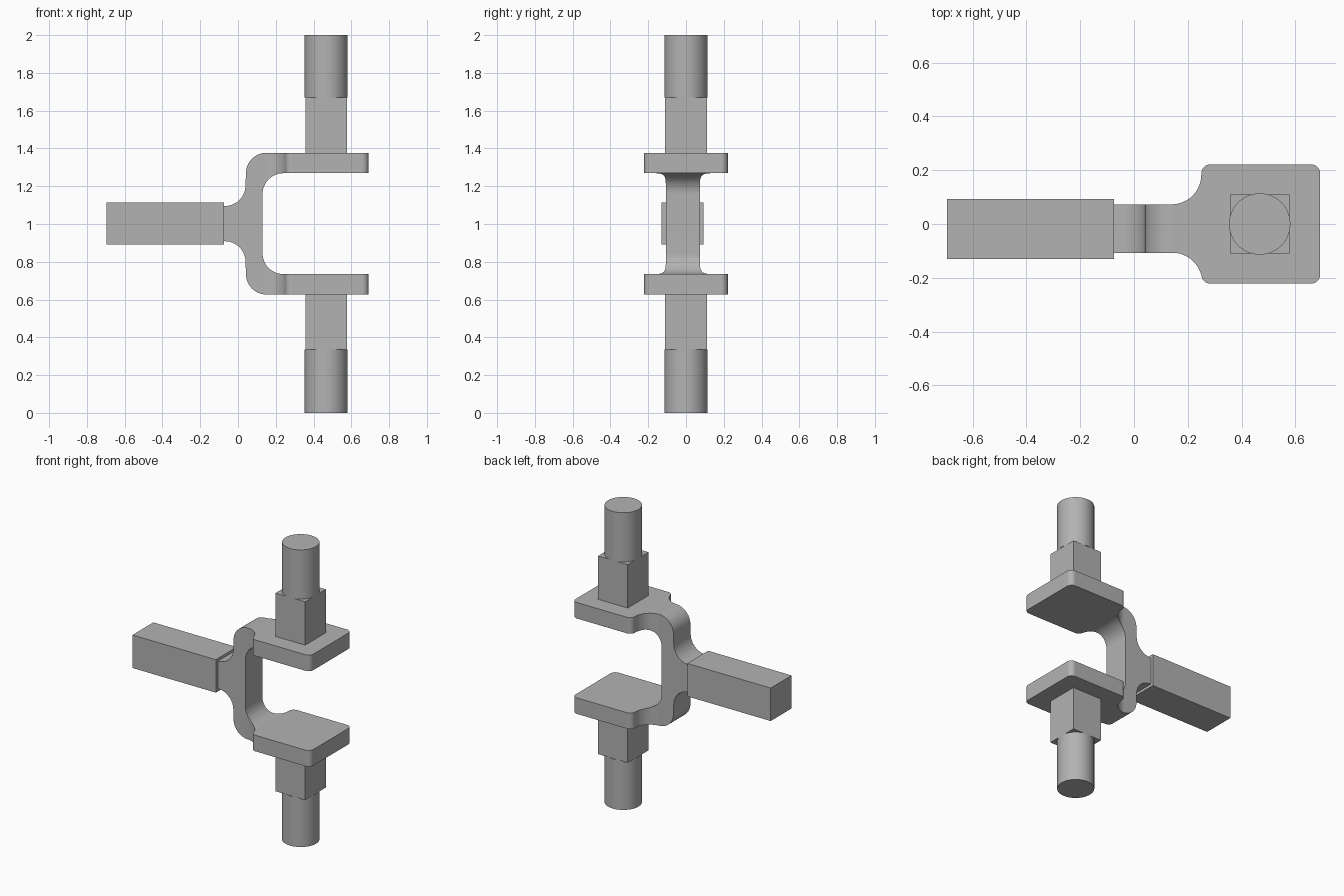
import bpy
import bmesh
from math import cos, sin, radians

cube = bpy.data.objects.get("Cube")
if cube:
    bpy.data.objects.remove(cube, do_unlink=True)

MID = 1.002      # height of the mirror plane
PIN_X = 0.467    # axis of both pins

steel = bpy.data.materials.new("plain grey")
steel.use_nodes = True
GREY = (0.45, 0.45, 0.45, 1)
steel.diffuse_color = GREY
steel.node_tree.nodes["Principled BSDF"].inputs["Base Color"].default_value = GREY


def arc(cx, cy, r, start, end, steps=12):
    angles = [radians(start + (end - start) * i / steps) for i in range(steps + 1)]
    return [(cx + r * cos(a), cy + r * sin(a)) for a in angles]


def add_object(name, bm):
    bmesh.ops.recalc_face_normals(bm, faces=bm.faces)
    mesh = bpy.data.meshes.new(name)
    bm.to_mesh(mesh)
    bm.free()
    mesh.materials.append(steel)
    obj = bpy.data.objects.new(name, mesh)
    bpy.context.collection.objects.link(obj)
    return obj


def prism(name, points, offset):
    """Extrude a closed outline of 3D points."""
    bm = bmesh.new()
    face = bm.faces.new([bm.verts.new(p) for p in points])
    grown = bmesh.ops.extrude_face_region(bm, geom=[face])["geom"]
    verts = [g for g in grown if isinstance(g, bmesh.types.BMVert)]
    bmesh.ops.translate(bm, verts=verts, vec=offset)
    return add_object(name, bm)


def box(name, x0, x1, y0, y1, z0, z1):
    corners = [(x0, y0, z0), (x1, y0, z0), (x1, y1, z0), (x0, y1, z0)]
    return prism(name, corners, (0, 0, z1 - z0))


def apply_modifier(obj, mod):
    bpy.context.view_layer.objects.active = obj
    bpy.ops.object.modifier_apply(modifier=mod.name)


def smooth(obj):
    bpy.ops.object.select_all(action="DESELECT")
    obj.select_set(True)
    bpy.context.view_layer.objects.active = obj
    bpy.ops.object.shade_smooth_by_angle(angle=radians(30))
    mod = obj.modifiers.new("flat faces", "WEIGHTED_NORMAL")
    mod.keep_sharp = True


# Yoke: side profile of the fork, upper half then mirrored
half = [(-0.1, 0.093)]
half += arc(-0.07, 0.203, 0.11, -90, 0)
half += arc(0.15, 0.267, 0.108, 180, 90)
half += [(0.75, 0.375), (0.75, 0.267)]
half += arc(0.24, 0.157, 0.11, 90, 180)
profile = half + [(x, -z) for x, z in reversed(half)]
yoke = prism("yoke", [(x, -0.3, MID + z) for x, z in profile], (0, 0.6, 0))

# Plan outline: narrow neck flaring into rounded plates
outline = [(-0.2, 0.073)]
outline += arc(0.14, 0.183, 0.11, -90, 0)
outline += arc(0.285, 0.187, 0.035, 180, 90, 6)
outline += arc(0.657, 0.187, 0.035, 90, 0, 6)
outline += arc(0.657, -0.187, 0.035, 0, -90, 6)
outline += arc(0.285, -0.187, 0.035, -90, -180, 6)
outline += arc(0.143, -0.217, 0.11, 16, 90)
outline += [(-0.2, -0.107)]
cutter = prism("plan_cutter", [(x, y, 0.4) for x, y in outline], (0, 0, 1.2))
cutter.hide_render = True

mod = yoke.modifiers.new("plan", "BOOLEAN")
mod.operation = "INTERSECT"
mod.solver = "EXACT"
mod.object = cutter
apply_modifier(yoke, mod)
bpy.data.objects.remove(cutter, do_unlink=True)
smooth(yoke)

# Square bar behind the neck
box("square_bar", -0.695, -0.074, -0.13, 0.092, MID - 0.111, MID + 0.111)

# Pins: square shank then round end, above and below
for side, sign, tip in (("upper", 1, 2.0), ("lower", -1, 0.0)):
    base, step = MID + sign * 0.37, MID + sign * 0.667
    box(side + "_shank", PIN_X - 0.11, PIN_X + 0.11, -0.11, 0.11,
        min(base, step), max(base, step))
    ring = [(x, y, step) for x, y in arc(PIN_X, 0, 0.114, 0, 360, 64)[:-1]]
    smooth(prism(side + "_round_pin", ring, (0, 0, tip - step)))
